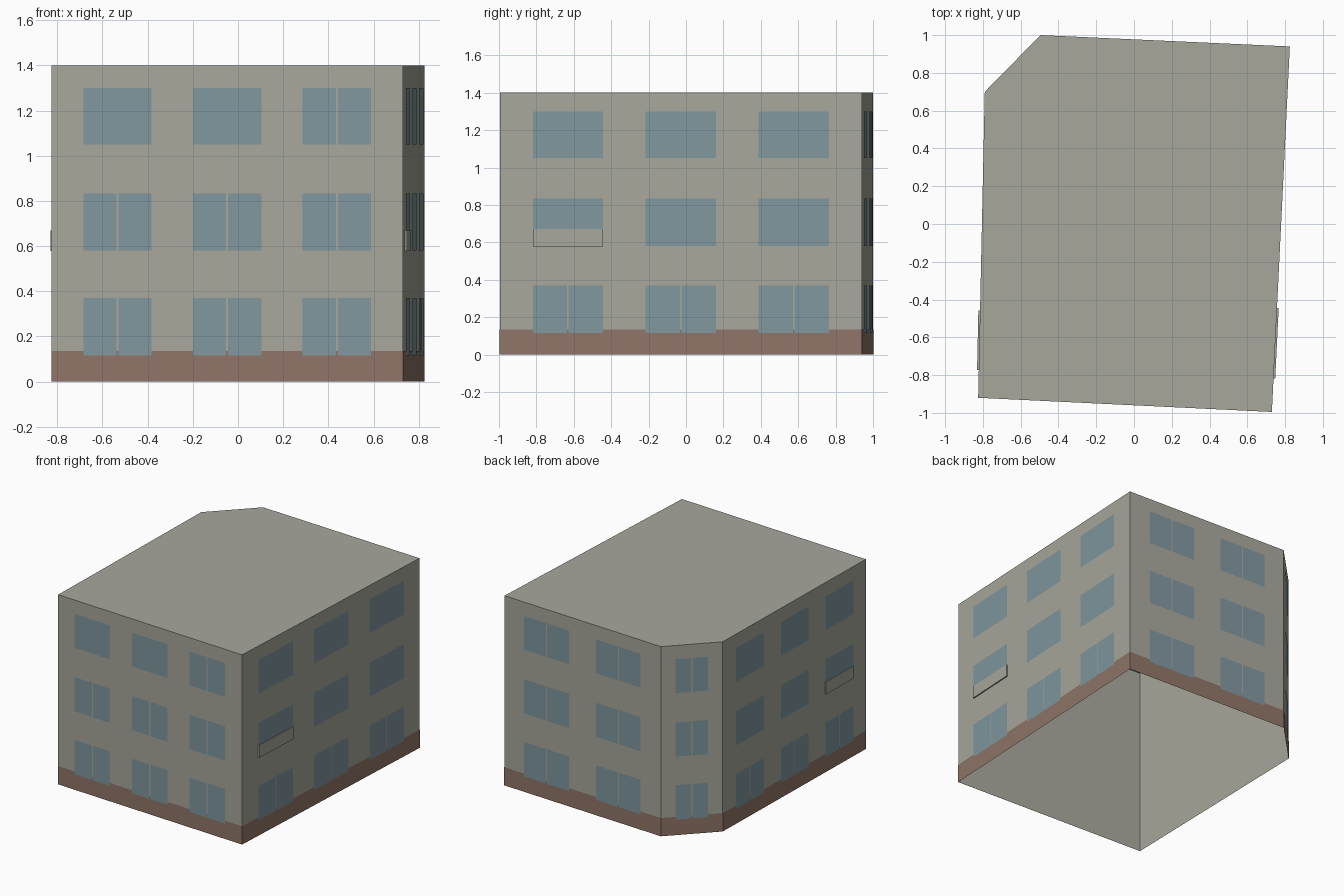
import bpy
from mathutils import Vector

if "Cube" in bpy.data.objects:
    bpy.data.objects.remove(bpy.data.objects["Cube"], do_unlink=True)


def material(name, rgb):
    mat = bpy.data.materials.new(name)
    mat.use_nodes = True
    mat.diffuse_color = (*rgb, 1)
    mat.node_tree.nodes["Principled BSDF"].inputs["Base Color"].default_value = (*rgb, 1)
    return mat


plaster = material("warm grey plaster", (0.39, 0.39, 0.335))
glass = material("blue grey glass", (0.215, 0.31, 0.345))
brick = material("brown brick", (0.28, 0.18, 0.137))

# Footprint, counter-clockwise from the front right-hand corner of the model
FOOTPRINT = [Vector(p) for p in
             [(-0.825, -0.92), (0.73, -0.995), (0.825, 0.94), (-0.495, 1.0), (-0.79, 0.70)]]
HEIGHT = 1.4
PLINTH = 0.135
FLOORS = [(0.115, 0.37), (0.58, 0.833), (1.05, 1.30)]
BAR = 0.009


def add_mesh(name, verts, faces, mat):
    mesh = bpy.data.meshes.new(name)
    mesh.from_pydata(verts, [], faces)
    mesh.materials.append(mat)
    obj = bpy.data.objects.new(name, mesh)
    bpy.context.collection.objects.link(obj)
    return obj


def ring(name, height, scale, mat, cap):
    """Vertical shell around the footprint, open below."""
    n = len(FOOTPRINT)
    verts = [(*(p * scale), z) for z in (0, height) for p in FOOTPRINT]
    faces = [(i, (i + 1) % n, n + (i + 1) % n, n + i) for i in range(n)]
    if cap:
        faces.append(tuple(range(n, 2 * n)))
    return add_mesh(name, verts, faces, mat)


class Wall:
    """One side of the building; u runs along it, d points outwards."""

    def __init__(self, index):
        self.start = FOOTPRINT[index]
        side = FOOTPRINT[(index + 1) % len(FOOTPRINT)] - self.start
        self.length = side.length
        self.along = side.normalized()
        self.out = Vector((self.along.y, -self.along.x))

    def point(self, u, z, d):
        return (*(self.start + self.along * u + self.out * d), z)

    def rect(self, u0, u1, z0, z1, d):
        return [self.point(u, z, d) for u, z in ((u0, z0), (u1, z0), (u1, z1), (u0, z1))]


def add_windows(name, wall, columns, is_split):
    verts, faces = [], []
    for row, (z0, z1) in enumerate(FLOORS):
        for col, (f0, f1) in enumerate(columns):
            u0, u1 = f0 * wall.length, f1 * wall.length
            mid = (u0 + u1) / 2
            panes = [(u0, u1)]
            if is_split(row, col):
                panes = [(u0, mid - BAR / 2), (mid + BAR / 2, u1)]
            for a, b in panes:
                n = len(verts)
                verts += wall.rect(a, b, z0, z1, 0.004)
                faces.append((n, n + 1, n + 2, n + 3))
    add_mesh(name, verts, faces, glass)


def add_panel(name, wall, span, z0, z1):
    """Thin parapet panel across the lower part of a window."""
    u0, u1 = (f * wall.length for f in span)
    verts = wall.rect(u0, u1, z0, z1, 0) + wall.rect(u0, u1, z0, z1, 0.009)
    faces = [(4, 5, 6, 7)] + [(i, (i + 1) % 4, (i + 1) % 4 + 4, i + 4) for i in range(4)]
    add_mesh(name, verts, faces, plaster)


# Body and plinth
ring("walls_and_roof", HEIGHT, 1, plaster, True)
ring("brick_plinth", PLINTH, 1.002, brick, False)

# Windows
front, left, back, corner, right = (Wall(i) for i in range(5))
three = [(0.091, 0.285), (0.403, 0.597), (0.715, 0.909)]
two = [(0.128, 0.415), (0.588, 0.872)]
one = [(0.238, 0.762)]
add_windows("front_windows", front, three, lambda row, col: row < 2 or col == 2)
add_windows("left_windows", left, three, lambda row, col: row == 0)
add_windows("back_windows", back, two, lambda row, col: True)
add_windows("corner_windows", corner, one, lambda row, col: True)
add_windows("right_windows", right, three, lambda row, col: row == 0)

# Parapet panels on the middle floor, next to the front
add_panel("left_parapet", left, three[0], 0.578, 0.67)
add_panel("right_parapet", right, three[2], 0.578, 0.67)
